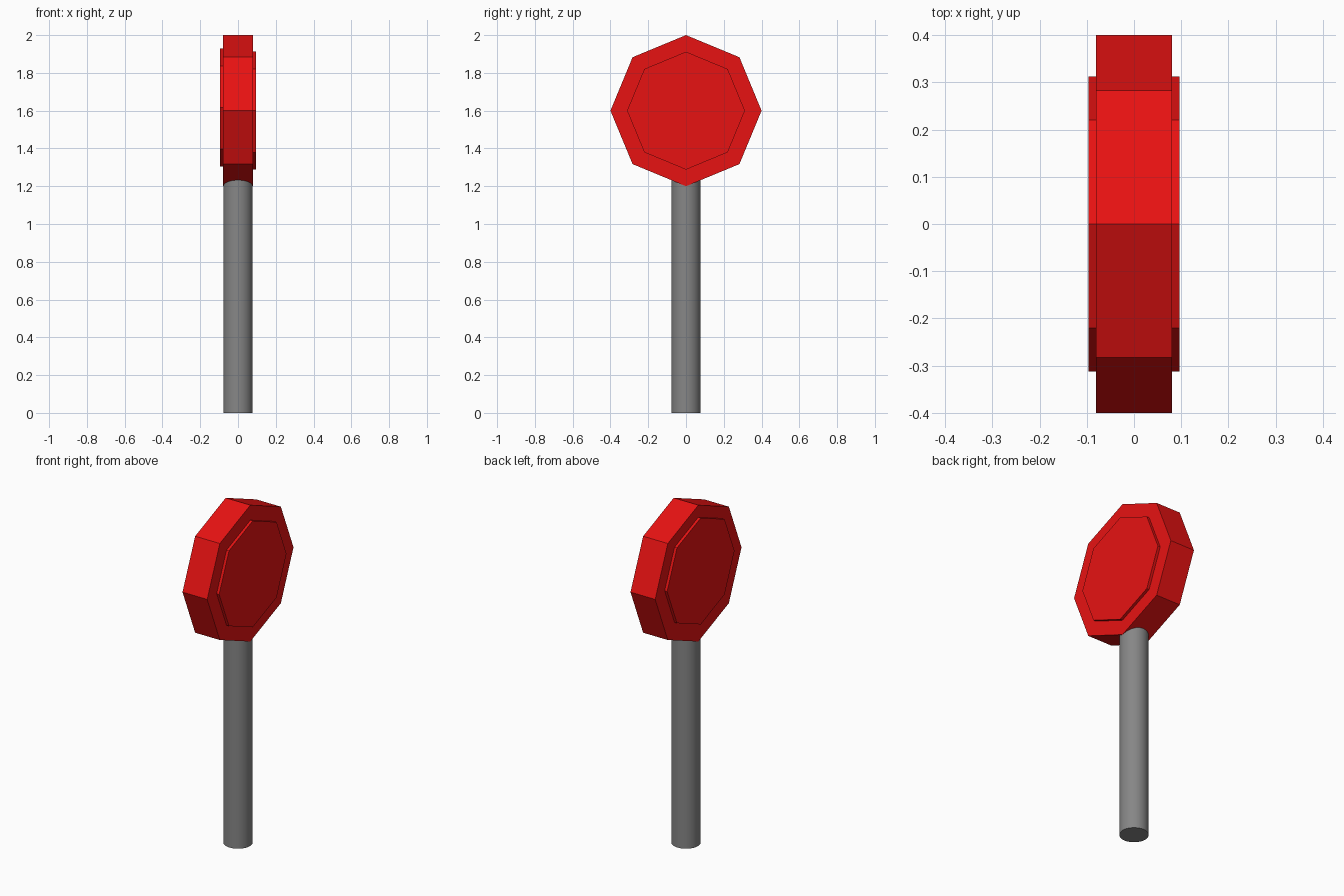
import bpy
from math import pi, radians

cube = bpy.data.objects.get("Cube")
if cube:
    bpy.data.objects.remove(cube, do_unlink=True)


def make_material(name, rgb):
    mat = bpy.data.materials.new(name)
    mat.use_nodes = True
    color = (*rgb, 1)
    mat.diffuse_color = color
    mat.node_tree.nodes["Principled BSDF"].inputs["Base Color"].default_value = color
    return mat


red = make_material("sign red", (0.8, 0.006, 0.006))
grey = make_material("pole grey", (0.24, 0.24, 0.24))


def prism(name, sides, radius, depth, location, mat, sideways=False):
    """Upright prism, or one laid along x with a corner pointing up."""
    bpy.ops.mesh.primitive_cylinder_add(
        vertices=sides, radius=radius, depth=depth, location=location,
        rotation=(0, pi / 2 if sideways else 0, 0))
    obj = bpy.context.object
    obj.name = name
    obj.data.materials.append(mat)
    bpy.ops.object.transform_apply(location=False, rotation=True, scale=False)
    return obj


# Round pole, its top hidden inside the sign
pole_top = 1.3
prism("pole", 32, 0.078, pole_top, (0, 0, pole_top / 2), grey)
bpy.ops.object.shade_smooth_by_angle(angle=radians(30))

# Octagonal sign board
prism("sign_board", 8, 0.4, 0.16, (0, 0, 1.6), red, sideways=True)

# Raised octagonal panel on each face; the right one sits slightly higher
for name, side, height in (("left_panel", 1, 1.6), ("right_panel", -1, 1.617)):
    prism(name, 8, 0.312, 0.035, (side * 0.0785, 0, height), red, sideways=True)
